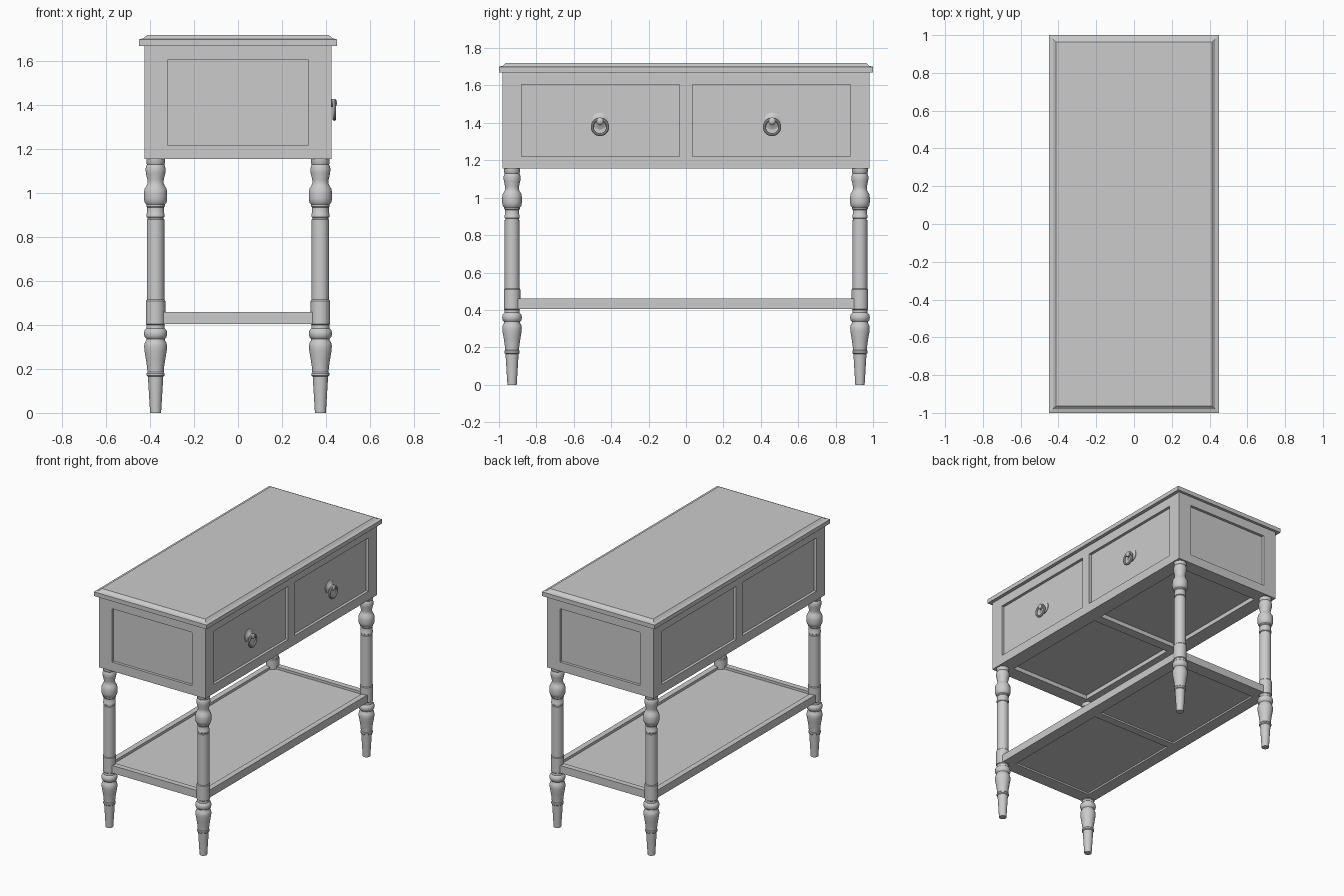
import bpy, bmesh, math
from mathutils import Matrix, Vector

if "Cube" in bpy.data.objects:
    bpy.data.objects.remove(bpy.data.objects["Cube"])


def finish(name, bm, smooth=False):
    bmesh.ops.recalc_face_normals(bm, faces=bm.faces[:])
    me = bpy.data.meshes.new(name)
    bm.to_mesh(me)
    bm.free()
    ob = bpy.data.objects.new(name, me)
    bpy.context.collection.objects.link(ob)
    if smooth:
        activate(ob)
        bpy.ops.object.shade_smooth_by_angle(angle=math.radians(35))
    return ob


def activate(ob):
    bpy.ops.object.select_all(action='DESELECT')
    ob.select_set(True)
    bpy.context.view_layer.objects.active = ob


def add_box(bm, x0, x1, y0, y1, z0, z1):
    m = (Matrix.Translation(((x0 + x1) / 2, (y0 + y1) / 2, (z0 + z1) / 2))
         @ Matrix.Diagonal((x1 - x0, y1 - y0, z1 - z0, 1)))
    bmesh.ops.create_cube(bm, size=1, matrix=m)


def box_with_recesses(name, box, recesses):
    """A box with a set of separate box-shaped pockets cut out of it."""
    bm = bmesh.new()
    add_box(bm, *box)
    ob = finish(name, bm)
    cut = bmesh.new()
    for r in recesses:
        add_box(cut, *r)
    cutter = finish(name + "_cutter", cut)
    cutter.hide_render = True
    mod = ob.modifiers.new("recess", 'BOOLEAN')
    mod.operation = 'DIFFERENCE'
    mod.solver = 'EXACT'
    mod.object = cutter
    activate(ob)
    bpy.ops.object.modifier_apply(modifier=mod.name)
    bpy.data.objects.remove(cutter)
    return ob


def lathe(name, profile, origin, axis_x=False, steps=32):
    """Turn (radius, height) points about z, or about x if asked."""
    bm = bmesh.new()
    rot = Matrix.Rotation(math.pi / 2, 4, 'Y') if axis_x else Matrix()
    rings = []
    for r, h in profile:
        rings.append([bm.verts.new(rot @ Vector((r * math.cos(a), r * math.sin(a), h)))
                      for a in (2 * math.pi * i / steps for i in range(steps))])
    for a, b in zip(rings, rings[1:]):
        for i in range(steps):
            j = (i + 1) % steps
            bm.faces.new((a[i], a[j], b[j], b[i]))
    bm.faces.new(rings[0])
    bm.faces.new(rings[-1])
    ob = finish(name, bm, True)
    ob.location = origin
    return ob


# table top with a stepped, bevelled edge
bm = bmesh.new()
loops = []
for x, y, z in [(.45, 1, 1.67), (.45, 1, 1.70), (.43, .98, 1.705), (.413, .963, 1.72)]:
    loops.append([bm.verts.new((x * sx, y * sy, z))
                  for sx, sy in ((1, 1), (-1, 1), (-1, -1), (1, -1))])
for a, b in zip(loops, loops[1:]):
    for i in range(4):
        j = (i + 1) % 4
        bm.faces.new((a[i], a[j], b[j], b[i]))
bm.faces.new(loops[0])
bm.faces.new(loops[-1])
finish("table_top", bm)

# drawer case: recessed panels on both long sides, both ends and underneath
D = .02
pockets = []
for y0, y1 in ((-.88, -.035), (.035, .88)):
    pockets += [(.425 - D, .5, y0, y1, 1.22, 1.605),
                (-.5, -.425 + D, y0, y1, 1.22, 1.605),
                (-.32, .32, y0, y1, 1.1, 1.185)]
pockets += [(-.32, .32, .98 - D, 1.1, 1.22, 1.605),
            (-.32, .32, -1.1, -.98 + D, 1.22, 1.605)]
box_with_recesses("drawer_case", (-.425, .425, -.98, .98, 1.155, 1.67), pockets)

# lower shelf: tray on top, two shallow panels underneath
box_with_recesses("lower_shelf", (-.405, .405, -.955, .955, .405, .46),
                  [(-.365, .365, -.915, .915, .442, .5),
                   (-.32, .32, -.86, -.03, .3, .417),
                   (-.32, .32, .03, .86, .3, .417)])

# turned legs
LEG = [(.025, 0), (.035, .165), (.041, .17), (.041, .18), (.037, .185), (.039, .21),
       (.045, .25), (.051, .285), (.052, .305), (.049, .32), (.042, .33), (.042, .337),
       (.05, .345), (.053, .36), (.05, .376), (.041, .385), (.04, .4), (.044, .404),
       (.044, .51), (.04, .515), (.04, .88), (.036, .882), (.036, .888), (.041, .892),
       (.041, .905), (.038, .91), (.038, .935), (.042, .94), (.042, .948), (.05, .958),
       (.053, .975), (.053, 1.0), (.05, 1.02), (.042, 1.032), (.037, 1.045), (.037, 1.06),
       (.044, 1.09), (.046, 1.11), (.042, 1.125), (.039, 1.13), (.042, 1.135), (.042, 1.157)]
for xn, x in (("front", .375), ("back", -.375)):
    for yn, y in (("left", -.93), ("right", .93)):
        lathe(f"{xn}_{yn}_leg", LEG, (x, y, 0))

# drawer pulls: rosette with ball, and a hanging ring
PULL = [(.045, 0), (.045, .006), (.036, .01), (.024, .016), (.017, .024),
        (.019, .032), (.019, .038), (.014, .043), (.006, .046)]
for side, y in (("left", -.46), ("right", .46)):
    lathe(f"{side}_pull_rosette", PULL, (.404, y, 1.41), True, 24)
    bpy.ops.mesh.primitive_torus_add(
        major_segments=32, minor_segments=10, major_radius=.041, minor_radius=.008,
        location=(.438, y, 1.378), rotation=(0, math.pi / 2, 0))
    bpy.context.object.name = f"{side}_pull_ring"
    bpy.ops.object.shade_smooth_by_angle()
